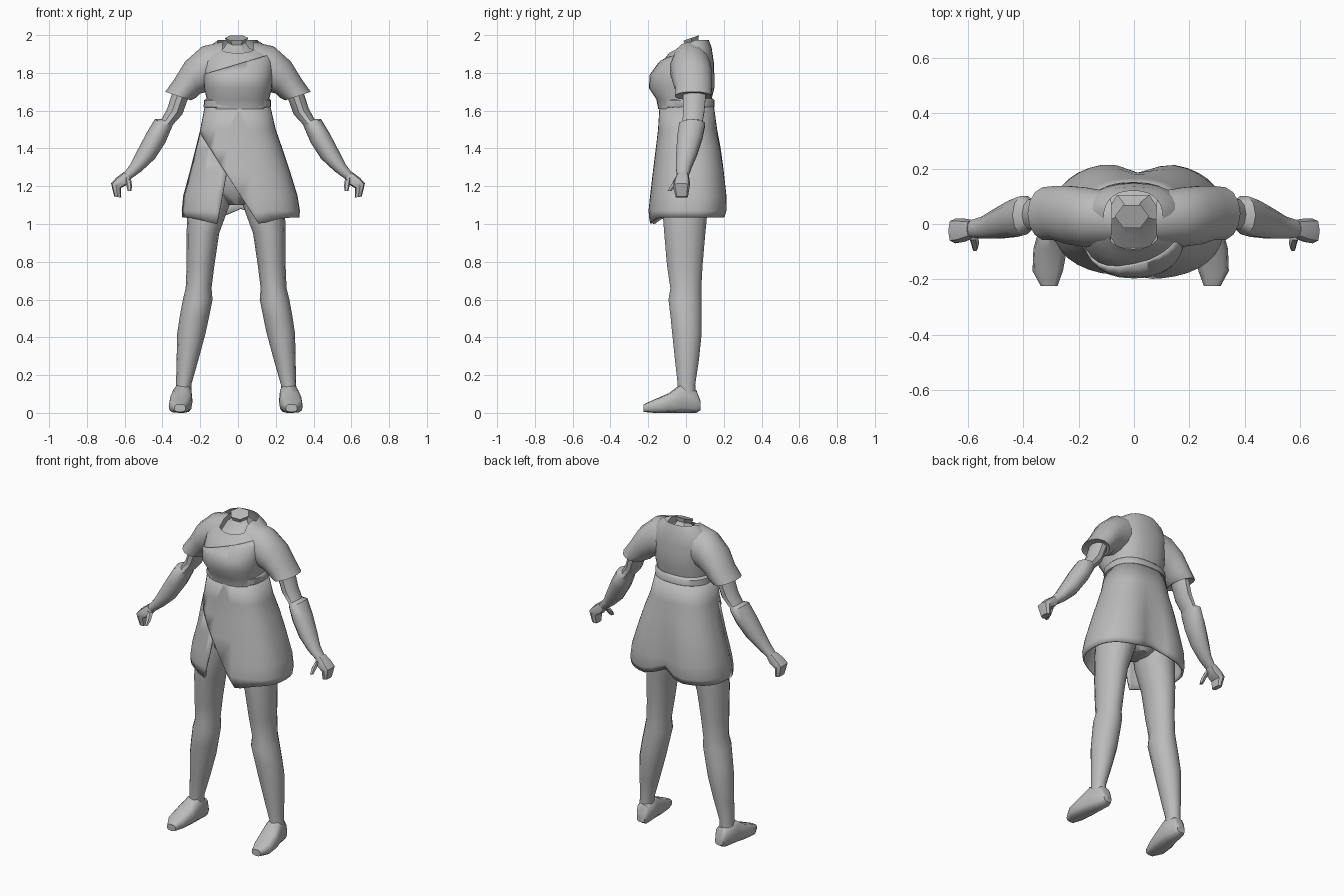
import bpy, bmesh, math
from mathutils import Vector as V

if "Cube" in bpy.data.objects:
    bpy.data.objects.remove(bpy.data.objects["Cube"])

grey = bpy.data.materials.new("plain grey")
grey.diffuse_color = (0.5, 0.5, 0.5, 1)
grey.use_nodes = True
grey.node_tree.nodes["Principled BSDF"].inputs["Base Color"].default_value = grey.diffuse_color


def finish(name, bm, angle=45):
    bmesh.ops.recalc_face_normals(bm, faces=bm.faces)
    me = bpy.data.meshes.new(name)
    bm.to_mesh(me)
    bm.free()
    me.materials.append(grey)
    ob = bpy.data.objects.new(name, me)
    bpy.context.collection.objects.link(ob)
    bpy.ops.object.select_all(action='DESELECT')
    ob.select_set(True)
    bpy.context.view_layer.objects.active = ob
    bpy.ops.object.shade_smooth_by_angle(angle=math.radians(angle))
    return ob


def loft(rings, n=12, power=2.0, caps=(True, True)):
    """Skin a bmesh over rings given as (centre, half axis u, half axis v)."""
    bm = bmesh.new()
    loops = []
    for c, u, v in rings:
        row = []
        for i in range(n):
            a = 2 * math.pi * i / n
            p, q = [math.copysign(abs(t) ** (2 / power), t) for t in (math.cos(a), math.sin(a))]
            row.append(bm.verts.new(c + u * p + v * q))
        loops.append(row)
    for a, b in zip(loops, loops[1:]):
        for i in range(n):
            j = (i + 1) % n
            bm.faces.new((a[i], a[j], b[j], b[i]))
    for row, cap in zip((loops[0], loops[-1]), caps):
        if cap:
            bm.faces.new(row)
    return bm


def level(x0, x1, y0, y1, z):
    """Horizontal ring from its extents."""
    return V(((x0 + x1) / 2, (y0 + y1) / 2, z)), V(((x1 - x0) / 2, 0, 0)), V((0, (y1 - y0) / 2, 0))


def limb(xt, zt, xb, zb, y0, y1):
    """Slanted arm ring from its upper and lower points."""
    return (V(((xt + xb) / 2, (y0 + y1) / 2, (zt + zb) / 2)),
            V(((xt - xb) / 2, 0, (zt - zb) / 2)), V((0, (y1 - y0) / 2, 0)))


def upright(y, x0, x1, z0, z1):
    """Foot cross-section facing forward."""
    return V(((x0 + x1) / 2, y, (z0 + z1) / 2)), V(((x1 - x0) / 2, 0, 0)), V((0, 0, (z1 - z0) / 2))


def pair(name, rings, axis=0, **kw):
    for side, s in (("left", 1), ("right", -1)):
        bm = loft(rings, **kw)
        for v in bm.verts:
            v.co.x = axis + s * v.co.x
        finish(side + "_" + name, bm)


# Tunic body, with the neckline dipping toward the front
def tunic():
    bm = loft([level(-.165, .165, -.135, .13, 1.61), level(-.165, .165, -.145, .135, 1.66),
               level(-.18, .18, -.185, .15, 1.72), level(-.185, .185, -.18, .15, 1.79),
               level(-.19, .19, -.13, .147, 1.86), level(-.16, .16, -.105, .135, 1.92),
               level(-.11, .105, -.09, .12, 1.95)],
              n=28, power=2.4, caps=(True, False))
    for v in bm.verts:
        k = max(0, (v.co.z - 1.86) / .09)
        v.co.z += .5 * min(v.co.y, .05) * k
    return bm


finish("tunic_body", tunic(), 60)

# Overlapping front flap with a diagonal edge
bm = tunic()
for co, no in ((V((-.19, 0, 1.79)), V((-.09, 0, .3))), (V((0, 0, 0)), V((0, 1, 0)))):
    bmesh.ops.bisect_plane(bm, geom=bm.verts[:] + bm.edges[:] + bm.faces[:],
                           plane_co=co, plane_no=no, clear_outer=True)
for v in bm.verts:
    v.co.y -= .012
flap = finish("tunic_flap", bm, 60)
mod = flap.modifiers.new("cloth", 'SOLIDIFY')
mod.thickness, mod.offset = .014, -1

# Neck and the skin inside the collar
bm = loft([level(-.12, .115, -.1, .12, 1.9), level(-.075, .06, -.05, .09, 1.925),
           level(-.055, .04, -.01, .07, 1.95), level(-.07, .055, -.02, .075, 1.975)], n=6)
for v in bm.verts:
    v.co.z += .35 * min(v.co.y, .07)
finish("neck", bm, 30)

# Sleeves, arms, hands, thumbs
pair("sleeve", [limb(.08, 1.965, .10, 1.72, -.08, .12), limb(.19, 1.94, .165, 1.70, -.085, .135),
                limb(.28, 1.86, .20, 1.69, -.075, .14), limb(.335, 1.77, .22, 1.67, -.06, .14),
                limb(.385, 1.70, .25, 1.655, -.06, .135), limb(.365, 1.70, .265, 1.667, -.04, .12)],
     n=14)
pair("arm", [limb(.34, 1.72, .255, 1.69, -.02, .11), limb(.375, 1.61, .295, 1.58, -.02, .10),
             limb(.405, 1.555, .345, 1.525, -.02, .09), limb(.44, 1.555, .355, 1.50, -.04, .105),
             limb(.485, 1.48, .385, 1.43, -.05, .09), limb(.535, 1.385, .44, 1.345, -.055, .06),
             limb(.57, 1.315, .51, 1.28, -.055, .03), limb(.605, 1.27, .565, 1.24, -.05, .015)], n=10)
pair("hand", [limb(.605, 1.275, .565, 1.24, -.05, .015), limb(.645, 1.245, .585, 1.21, -.065, .02),
              limb(.672, 1.215, .62, 1.19, -.07, .02), limb(.655, 1.145, .618, 1.14, -.055, .01)],
     n=8, power=2.8)
pair("thumb", [limb(.60, 1.25, .565, 1.23, -.06, -.02), limb(.59, 1.2, .56, 1.2, -.085, -.05),
               limb(.585, 1.175, .565, 1.175, -.1, -.075)], n=6)

# Belt
finish("belt", loft([level(-.165, .165, -.135, .14, 1.665), level(-.18, .175, -.148, .15, 1.655),
                     level(-.182, .175, -.148, .152, 1.62), level(-.17, .165, -.135, .14, 1.61)],
                    n=28, power=2.4))

# Wrap skirt: dipped back hem, open front wedge, overlapping panel
bm = loft([level(-.175, .17, -.14, .147, 1.63), level(-.2, .2, -.148, .165, 1.5),
           level(-.225, .235, -.16, .19, 1.4), level(-.255, .275, -.175, .21, 1.28),
           level(-.29, .315, -.19, .225, 1.15), level(-.298, .328, -.2, .225, 1.07),
           level(-.295, .325, -.195, .215, 1.035)],
          n=36, power=2.5, caps=(False, False))
for v in bm.verts:
    low = min(1, max(0, (1.5 - v.co.z) / .35))
    valley = math.exp(-((v.co.x - .02) / .07) ** 2)
    if v.co.y > 0:
        v.co.y -= .04 * valley * low
        if v.co.z < 1.1:
            v.co.z += .045 * valley
    elif v.co.z < 1.05:
        v.co.z -= .035 * math.exp(-((abs(v.co.x) - .1) / .1) ** 2)
edge_co, edge_no = V((-.2, 0, 1.48)), V((.48, 0, .31))
slit_co, slit_no = V((-.055, 0, 1.3)), V((.3, 0, -.055))
for co, no in ((edge_co, edge_no), (slit_co, slit_no)):
    front = [f for f in bm.faces if f.calc_center_median().y < -.02]
    geom = set(front) | {e for f in front for e in f.edges} | {v for f in front for v in f.verts}
    bmesh.ops.bisect_plane(bm, geom=list(geom), plane_co=co, plane_no=no)
under = []
wedge = []
for f in bm.faces:
    c = f.calc_center_median()
    if c.y < -.02 and (c - edge_co).dot(edge_no) < 0:
        (wedge if (c - slit_co).dot(slit_no) > 0 else under).append(f)
bmesh.ops.delete(bm, geom=wedge, context='FACES')
part = bmesh.ops.split(bm, geom=under)["geom"]
for v in part:
    if isinstance(v, bmesh.types.BMVert) and v.co.y < -.06:
        v.co.y += .012
skirt = finish("wrap_skirt", bm, 50)
mod = skirt.modifiers.new("cloth", 'SOLIDIFY')
mod.thickness, mod.offset = .012, -1

# Hips under the skirt
finish("hips", loft([level(-.15, .15, -.11, .13, 1.5), level(-.22, .21, -.13, .16, 1.28),
                     level(-.2, .19, -.12, .14, 1.17), level(-.06, .05, -.06, .09, 1.1)], n=20))

# Legs and feet
pair("leg", [level(.01, .235, -.12, .14, 1.25), level(.035, .258, -.13, .12, 1.10),
             level(.09, .262, -.118, .105, .95), level(.115, .262, -.103, .09, .78),
             level(.13, .267, -.085, .083, .66), level(.125, .282, -.095, .085, .60),
             level(.145, .3, -.083, .085, .5), level(.162, .312, -.075, .085, .42),
             level(.2, .315, -.06, .07, .28), level(.237, .318, -.045, .05, .15),
             level(.235, .322, -.045, .055, .06)], axis=-.01, n=14)
pair("foot", [upright(.078, .245, .30, .015, .06), upright(.055, .232, .315, 0, .12),
              upright(-.03, .23, .335, 0, .15), upright(-.09, .23, .352, 0, .105),
              upright(-.17, .245, .355, 0, .07), upright(-.225, .265, .325, .005, .045)],
     axis=-.012, n=12, power=3)
